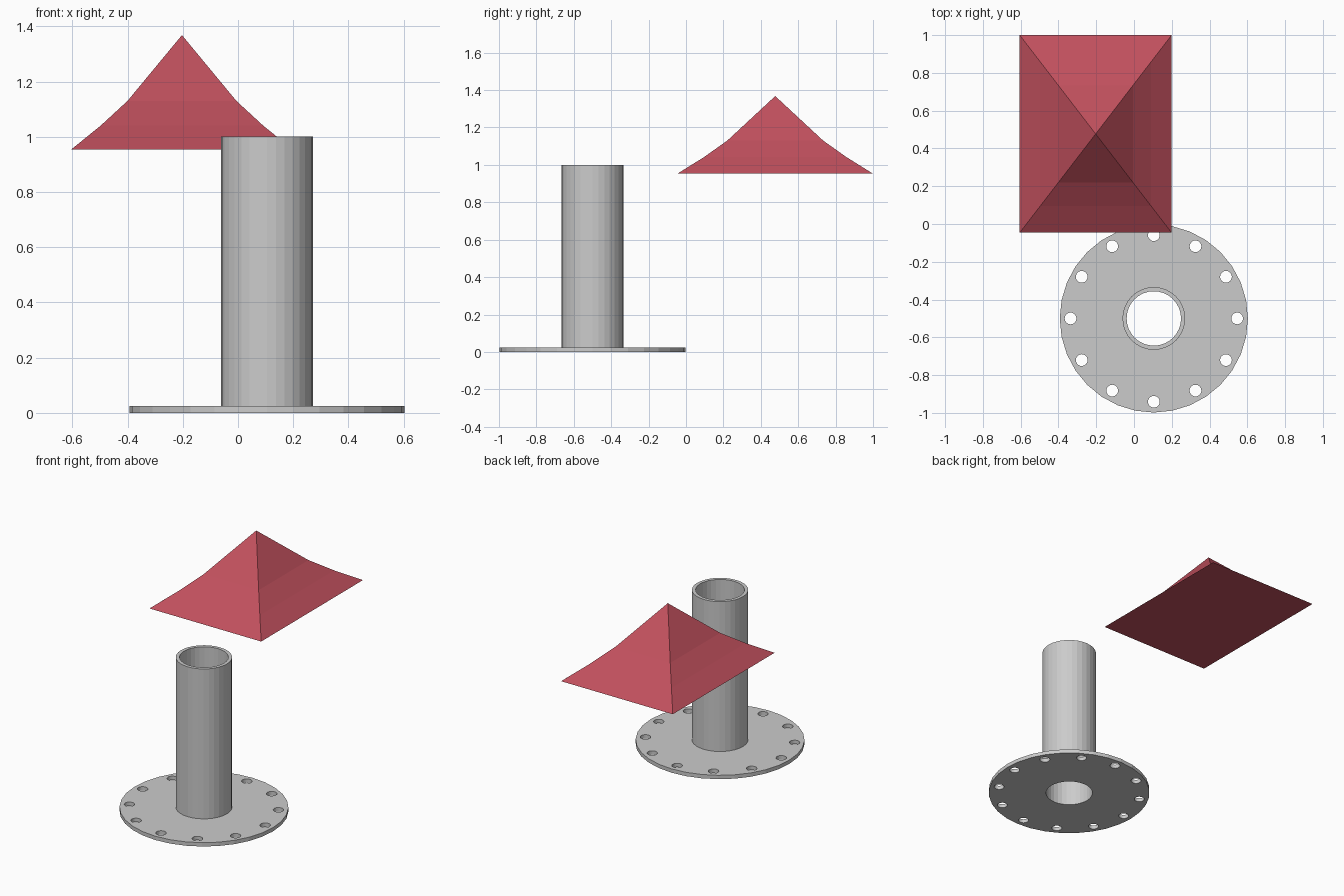
import bpy, bmesh, math

if "Cube" in bpy.data.objects:
    bpy.data.objects.remove(bpy.data.objects["Cube"])

SIDES = 32
CX, CY = 0.105, -0.5          # axis of the flanged pipe


def finish(bm, name, loc):
    bmesh.ops.recalc_face_normals(bm, faces=bm.faces)
    me = bpy.data.meshes.new(name)
    bm.to_mesh(me)
    bm.free()
    ob = bpy.data.objects.new(name, me)
    ob.location = loc
    bpy.context.collection.objects.link(ob)
    return ob


def tube(name, r_out, r_in, z0, z1, loc):
    """Hollow cylinder from a rectangular section swept around z."""
    bm = bmesh.new()
    section = [(r_in, z0), (r_out, z0), (r_out, z1), (r_in, z1)]
    rings = []
    for i in range(SIDES):
        a = math.tau * i / SIDES
        rings.append([bm.verts.new((r * math.cos(a), r * math.sin(a), z)) for r, z in section])
    for i in range(SIDES):
        p, q = rings[i], rings[(i + 1) % SIDES]
        for k in range(4):
            n = (k + 1) % 4
            bm.faces.new((p[k], q[k], q[n], p[n]))
    return finish(bm, name, loc)


# Upright pipe and its base flange
pipe = tube("pipe", 0.166, 0.144, 0.025, 1.0, (CX, CY, 0))
flange = tube("flange", 0.498, 0.144, 0.0, 0.025, (CX, CY, 0))

# Ring of twelve bolt holes
bm = bmesh.new()
for i in range(12):
    a = math.tau * i / 12
    hole = bmesh.ops.create_cone(bm, cap_ends=True, segments=24,
                                 radius1=0.031, radius2=0.031, depth=0.2)
    bmesh.ops.translate(bm, verts=hole["verts"],
                        vec=(0.441 * math.cos(a), 0.441 * math.sin(a), 0))
cutter = finish(bm, "bolt_hole_cutter", (CX, CY, 0))
cutter.hide_render = True
mod = flange.modifiers.new("bolt_holes", "BOOLEAN")
mod.operation = "DIFFERENCE"
mod.solver = "EXACT"
mod.object = cutter
bpy.context.view_layer.objects.active = flange
bpy.ops.object.modifier_apply(modifier=mod.name)
bpy.data.objects.remove(cutter, do_unlink=True)

# Flared pyramid canopy: shrinking rectangles up to a point
bm = bmesh.new()
HX, HY = 0.402, 0.523
levels = [(1.0, 0.0), (0.73, 0.088), (0.49, 0.177)]
rects = [[bm.verts.new((sx * HX * s, sy * HY * s, z))
          for sx, sy in ((-1, -1), (1, -1), (1, 1), (-1, 1))] for s, z in levels]
apex = bm.verts.new((0, 0, 0.415))
bm.faces.new(rects[0][::-1])
for k in range(4):
    n = (k + 1) % 4
    for lo, hi in zip(rects, rects[1:]):
        bm.faces.new((lo[k], lo[n], hi[n], hi[k]))
    bm.faces.new((rects[-1][k], rects[-1][n], apex))
canopy = finish(bm, "canopy", (-0.203, 0.477, 0.953))
red = bpy.data.materials.new("red")
red.diffuse_color = (0.53, 0.08, 0.11, 1)
red.use_nodes = True
red.node_tree.nodes["Principled BSDF"].inputs["Base Color"].default_value = red.diffuse_color
canopy.data.materials.append(red)
